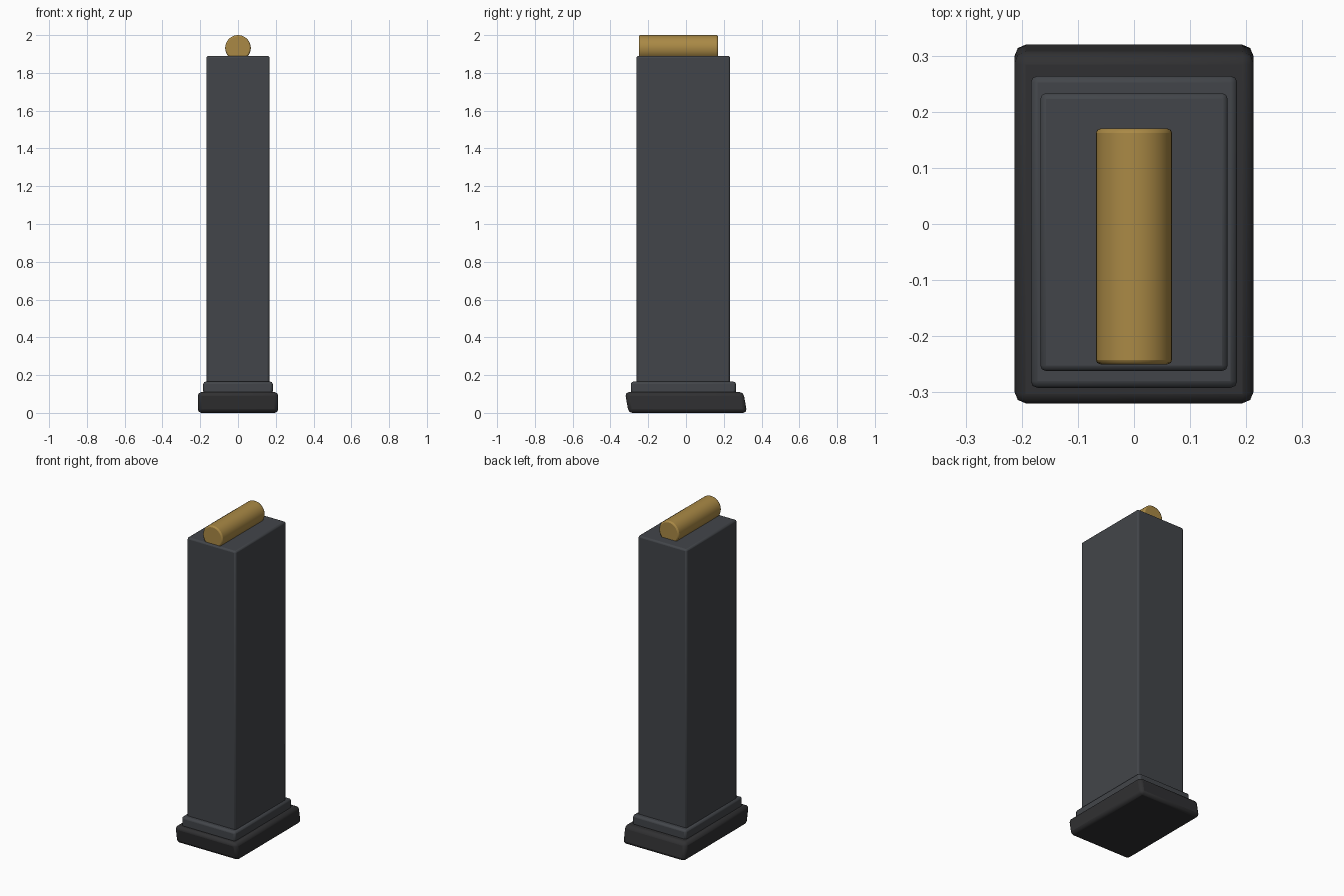
import bpy, math

if "Cube" in bpy.data.objects:
    bpy.data.objects.remove(bpy.data.objects["Cube"])


def material(name, rgb):
    m = bpy.data.materials.new(name)
    m.diffuse_color = (*rgb, 1)
    m.use_nodes = True
    m.node_tree.nodes["Principled BSDF"].inputs["Base Color"].default_value = m.diffuse_color
    return m


def finish(obj, name, mat, bevel, segments):
    obj.name = name
    obj.data.materials.append(mat)
    mod = obj.modifiers.new("edge_bevel", 'BEVEL')
    mod.width = bevel
    mod.segments = segments
    mod.limit_method = 'ANGLE'
    mod.angle_limit = math.radians(40)
    bpy.ops.object.shade_smooth_by_angle(angle=math.radians(30))


def block(name, half_x, y0, y1, z0, z1, mat, bevel, segments=2, lean=0.0):
    """Bevelled box; lean shifts the bottom edge along +y and the top along -y."""
    bpy.ops.mesh.primitive_cube_add(size=2)
    obj = bpy.context.object
    for v in obj.data.vertices:
        x, y, z = v.co
        v.co = (x * half_x,
                (y1 if y > 0 else y0) - lean * z,
                z1 if z > 0 else z0)
    finish(obj, name, mat, bevel, segments)
    return obj


steel = material("dark_steel", (0.055, 0.06, 0.068))
polymer = material("black_polymer", (0.03, 0.03, 0.032))
brass = material("brass", (0.40, 0.25, 0.06))

# Slanted foot, stepped collar and tall box body
block("base_plate", 0.213, -0.3135, 0.3135, 0.0, 0.11, polymer, 0.02, 2, lean=0.0095)
block("collar", 0.184, -0.292, 0.264, 0.10, 0.165, steel, 0.012)
block("body", 0.167, -0.262, 0.233, 0.15, 1.89, steel, 0.010)

# Brass cylinder half sunk into the top
bpy.ops.mesh.primitive_cylinder_add(vertices=32, radius=0.068, depth=0.42,
                                    location=(0, -0.04, 1.932),
                                    rotation=(math.pi / 2, 0, 0))
finish(bpy.context.object, "top_cylinder", brass, 0.008, 2)
